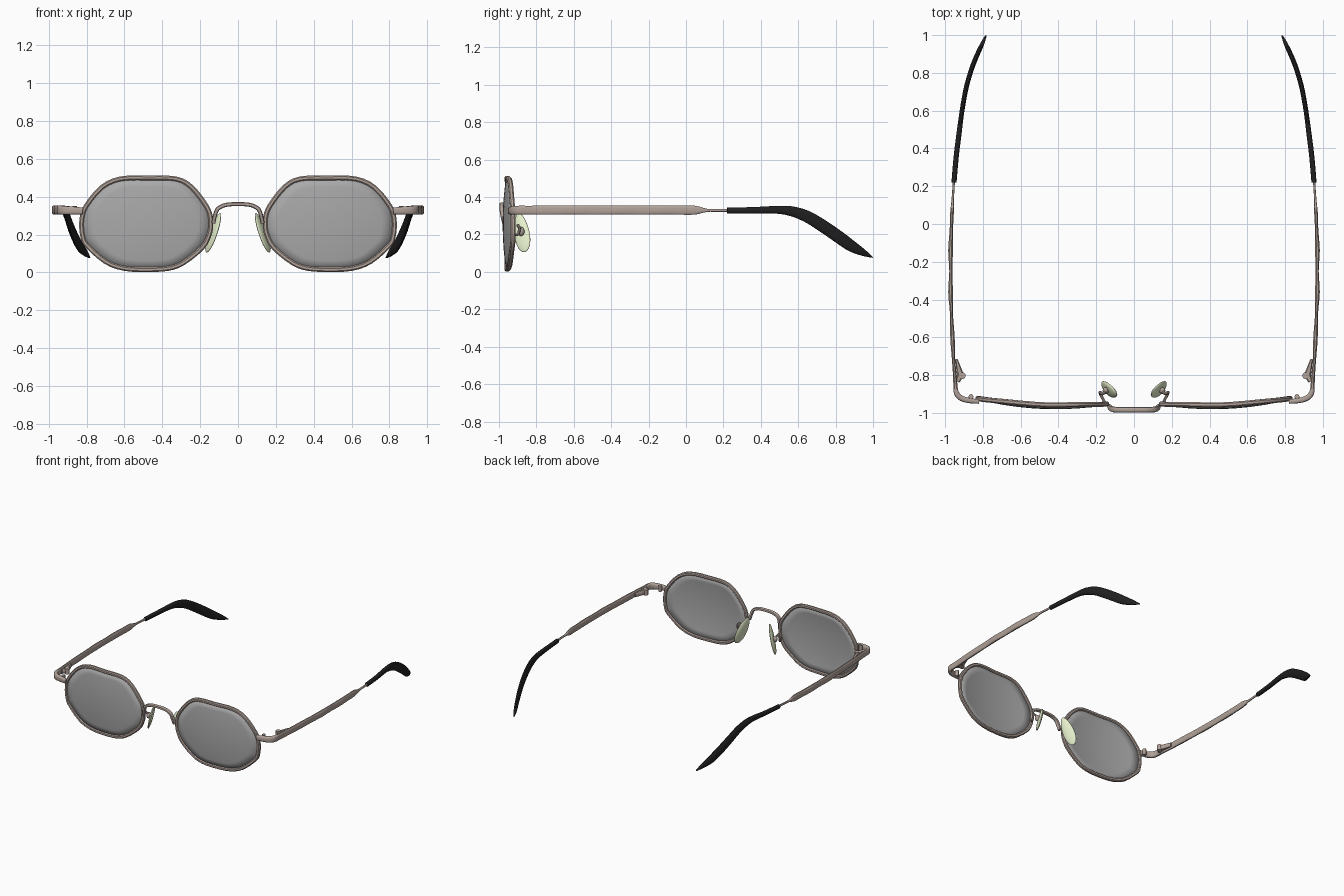
import bpy, bmesh, math
from mathutils import Vector, Matrix

if "Cube" in bpy.data.objects:
    bpy.data.objects.remove(bpy.data.objects["Cube"])


def material(name, r, g, b):
    m = bpy.data.materials.new(name)
    m.diffuse_color = (r, g, b, 1)
    m.use_nodes = True
    m.node_tree.nodes["Principled BSDF"].inputs["Base Color"].default_value = m.diffuse_color
    return m


METAL = material("brushed_metal", 0.44, 0.36, 0.32)
GLASS = material("grey_lens", 0.4, 0.4, 0.4)
PAD = material("clear_pad", 0.78, 0.86, 0.6)
BLACK = material("black_plastic", 0.015, 0.015, 0.015)


def finish(name, bm, mat, angle=40):
    bmesh.ops.recalc_face_normals(bm, faces=bm.faces[:])
    me = bpy.data.meshes.new(name)
    bm.to_mesh(me)
    bm.free()
    me.materials.append(mat)
    ob = bpy.data.objects.new(name, me)
    bpy.context.collection.objects.link(ob)
    bpy.ops.object.select_all(action='DESELECT')
    ob.select_set(True)
    bpy.context.view_layer.objects.active = ob
    bpy.ops.object.shade_smooth_by_angle(angle=math.radians(angle))
    return ob


def smooth(pts, steps=3, closed=False):
    """Catmull-Rom subdivision of tuples of any length."""
    n, out = len(pts), []
    pick = (lambda i: Vector(pts[i % n])) if closed else (lambda i: Vector(pts[min(max(i, 0), n - 1)]))
    for i in range(n if closed else n - 1):
        a, b, c, d = (pick(i + k) for k in (-1, 0, 1, 2))
        for j in range(steps):
            t = j / steps
            out.append(0.5 * (2 * b + (c - a) * t + (2 * a - 5 * b + 4 * c - d) * t * t
                              + (3 * b - a - 3 * c + d) * t ** 3))
    if not closed:
        out.append(Vector(pts[-1]))
    return out


def sweep(name, path, sizes, ref, mat, sides=10, closed=False, power=1.0):
    """Tube along path; sizes are (half width, half size along ref); power < 1 gives a boxier section."""
    bm, rings, n = bmesh.new(), [], len(path)
    ref = Vector(ref)
    for i, p in enumerate(path):
        nxt = path[(i + 1) % n] if closed else path[min(i + 1, n - 1)]
        prv = path[i - 1] if closed else path[max(i - 1, 0)]
        t = (nxt - prv).normalized()
        side = t.cross(ref).normalized()
        up = side.cross(t)
        w, h = sizes[i] if isinstance(sizes, list) else sizes
        ring = []
        for k in range(sides):
            a = 2 * math.pi * (k + 0.5) / sides
            c, s = math.cos(a), math.sin(a)
            c, s = (math.copysign(abs(v) ** power, v) for v in (c, s))
            ring.append(bm.verts.new(p + side * c * w + up * s * h))
        rings.append(ring)
    for i in range(n if closed else n - 1):
        r, q = rings[i], rings[(i + 1) % n]
        for k in range(sides):
            m = (k + 1) % sides
            bm.faces.new((r[k], r[m], q[m], q[k]))
    if not closed:
        bm.faces.new(rings[0])
        bm.faces.new(rings[-1])
    return finish(name, bm, mat)


def mirrored(pts, s):
    return [Vector((s * p[0], p[1], p[2])) for p in pts]


def bar(name, rows, s, ref, mat, **kw):
    """Sweep from rows of x, y, z, half width, half height."""
    return sweep(name, mirrored(rows, s), [(r[3], r[4]) for r in rows], ref, mat, **kw)


def ball(name, matrix, mat, egg=0.0):
    bm = bmesh.new()
    bmesh.ops.create_uvsphere(bm, u_segments=20, v_segments=12, radius=1)
    for v in bm.verts:
        v.co.x *= 1 - egg * v.co.z
    bmesh.ops.transform(bm, matrix=matrix, verts=bm.verts[:])
    return finish(name, bm, mat, 60)


def cylinder(name, loc, r, h, mat):
    bm = bmesh.new()
    bmesh.ops.create_cone(bm, cap_ends=True, segments=14, radius1=r, radius2=r, depth=h,
                          matrix=Matrix.Translation(loc))
    return finish(name, bm, mat)


# rounded octagonal lens outline, in x and z
OUTLINE = [(.33, .495), (.475, .499), (.62, .495), (.72, .45), (.80, .355), (.822, .30), (.827, .245),
           (.82, .19), (.80, .145), (.70, .057), (.60, .021), (.48, .015), (.37, .021), (.29, .05),
           (.19, .13), (.152, .2), (.144, .25), (.149, .31), (.18, .37), (.25, .455)]
outline = smooth(OUTLINE, 3, True)
CX, CZ = .485, .257


def on_lens(x, z):
    r2 = (x - CX) ** 2 + (z - CZ) ** 2
    return Vector((x, -.974 + .3 * r2 + .042 * (x - CX), z))


for s, tag in ((1, "right"), (-1, "left")):
    # rim
    rim = mirrored([on_lens(p.x, p.y) for p in outline], s)
    sweep("rim_" + tag, rim, (.0135, .014), (0, 1, 0), METAL, sides=8, closed=True, power=.8)

    # domed lens
    bm = bmesh.new()
    c = on_lens(CX, CZ)
    centre, last = bm.verts.new((s * c.x, c.y, c.z)), None
    for f in (.2, .4, .6, .8, 1):
        pts = [on_lens(CX + (p.x - CX) * f, CZ + (p.y - CZ) * f) for p in outline]
        ring = [bm.verts.new(p) for p in mirrored(pts, s)]
        for k in range(len(ring)):
            m = (k + 1) % len(ring)
            if last:
                bm.faces.new((last[k], last[m], ring[m], ring[k]))
            else:
                bm.faces.new((centre, ring[m], ring[k]))
        last = ring
    lens = finish("lens_" + tag, bm, GLASS)
    mod = lens.modifiers.new("thickness", 'SOLIDIFY')
    mod.thickness, mod.offset = .01, 0

    # nose pad: egg-shaped ellipsoid, wider at the bottom
    L = Vector((-.075, -.035, .205)).normalized()
    N = Vector((.4, .9, .1)).cross(L).normalized()
    W = L.cross(N)
    basis = Matrix((W * .044, N * .013, L * .112)).transposed().to_4x4()
    flip = Matrix.Diagonal((s, 1, 1, 1))
    ball("nose_pad_" + tag, flip @ Matrix.Translation((.13, -.878, .21)) @ basis, PAD, .18)

    # nose pad arm and mount
    arm = smooth([(.152, -.95, .235), (.165, -.925, .205), (.178, -.9, .2), (.18, -.89, .235),
                  (.165, -.9, .25), (.15, -.885, .225), (.138, -.88, .215)], 4)
    sweep("pad_arm_" + tag, mirrored(arm, s), (.0075, .0075), (.3, .1, 1), METAL, sides=8)
    ball("pad_mount_" + tag, flip @ Matrix.Translation((.15, -.882, .216)) @ Matrix.Diagonal((.016, .018, .024, 1)), METAL)

    # end piece wrapping from rim to hinge
    end = smooth([(.82, -.94, .325, .012, .018), (.87, -.935, .327, .014, .021), (.915, -.922, .328, .015, .023),
                  (.94, -.895, .33, .014, .024), (.946, -.85, .33, .011, .024), (.947, -.80, .33, .010, .024)], 3)
    bar("end_piece_" + tag, end, s, (0, 0, 1), METAL, sides=12, power=.6)

    # hinge barrel, leaf and screw
    cylinder("hinge_barrel_" + tag, (s * .909, -.803, .33), .018, .042, METAL)
    leaf = [(.94, -.715, .33, .006, .016), (.928, -.765, .33, .014, .018), (.918, -.80, .33, .02, .018),
            (.935, -.835, .33, .012, .018)]
    bar("hinge_leaf_" + tag, leaf, s, (0, 0, 1), METAL, sides=8, power=.6)
    cylinder("rim_screw_" + tag, (s * .863, -.914, .328), .013, .045, METAL)

    # temple with three shallow waves, tapering to a thin wire
    temple = []
    for x, y, w in ((.947, -.82, .010), (.955, -.72, .009), (.961, -.60, .012), (.966, -.48, .008),
                    (.971, -.36, .013), (.970, -.25, .008), (.971, -.14, .013), (.967, -.03, .009)):
        temple.append((x, y, .33, w, .025))
    temple += [(.964, .05, .33, .010, .024), (.961, .11, .329, .007, .009), (.957, .17, .329, .006, .008),
               (.952, .25, .329, .006, .008)]
    bar("temple_" + tag, smooth(temple, 3), s, (0, 0, 1), METAL, sides=12, power=.7)

    # black ear tip, bending down and inward to a point
    tip = [(.953, .22, .328, .014, .016), (.941, .36, .329, .014, .018), (.926, .48, .332, .014, .021),
           (.916, .56, .325, .013, .027), (.903, .645, .297, .013, .032), (.885, .735, .243, .013, .034),
           (.860, .82, .184, .013, .034), (.835, .885, .138, .013, .031), (.805, .95, .102, .011, .018),
           (.784, .997, .078, .004, .003)]
    bar("ear_tip_" + tag, smooth(tip, 3), s, (0, 0, 1), BLACK, sides=12, power=.85)

# bridge arch
half = [(.13, -.968, .262), (.122, -.977, .30), (.108, -.982, .335), (.075, -.983, .354), (.04, -.983, .36)]
bridge = smooth(mirrored(half, -1) + [Vector((0, -.983, .361))] + mirrored(half[::-1], 1), 3)
sweep("bridge", bridge, (.011, .015), (0, 1, 0), METAL, sides=10, power=.8)
